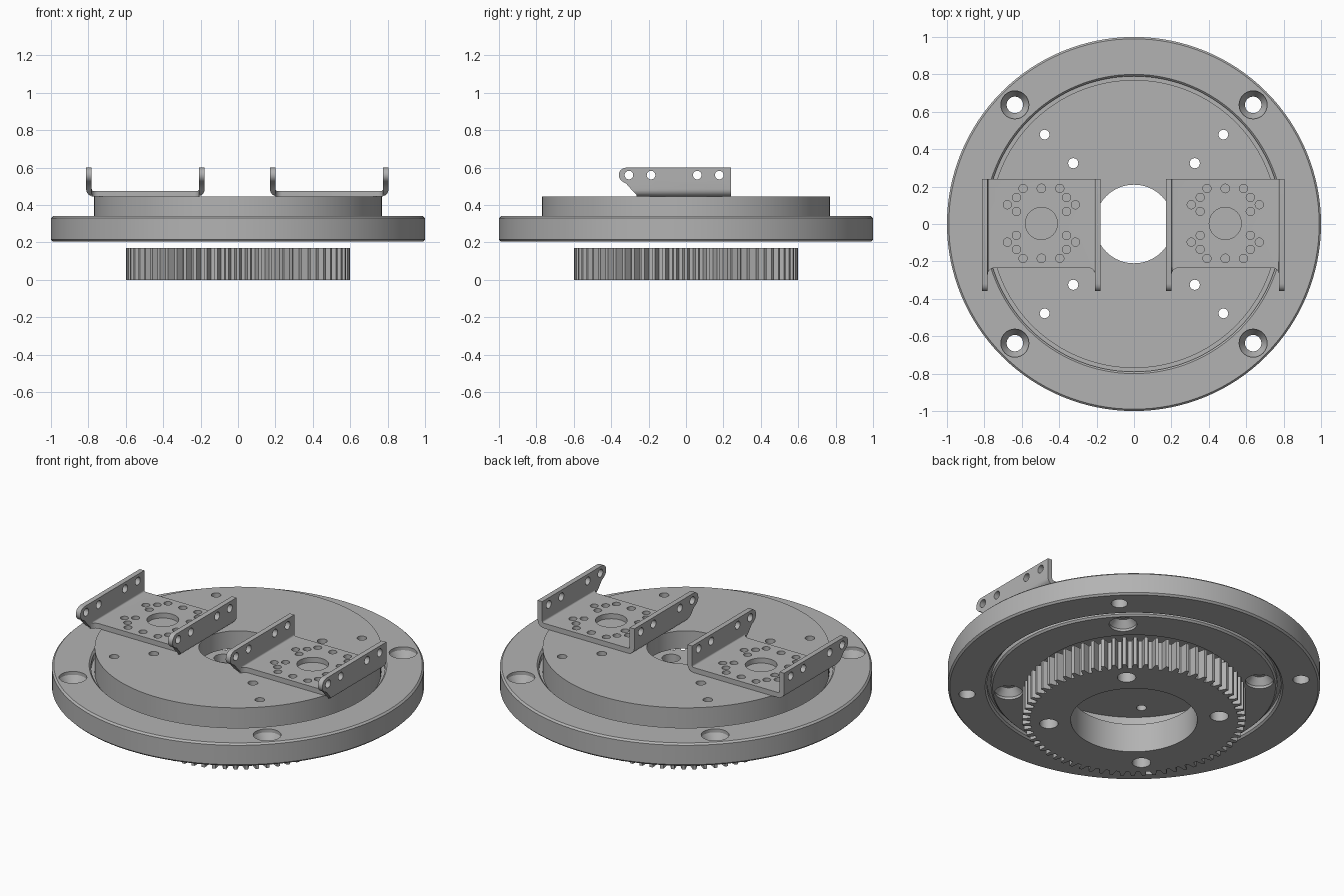
import bpy, bmesh
from math import sin, cos, pi, radians
from mathutils import Vector, Matrix

cube = bpy.data.objects.get("Cube")
if cube:
    bpy.data.objects.remove(cube, do_unlink=True)

metal = bpy.data.materials.new("plain grey metal")
metal.use_nodes = True
GREY = (0.45, 0.45, 0.45, 1)
metal.diffuse_color = GREY
metal.node_tree.nodes["Principled BSDF"].inputs["Base Color"].default_value = GREY


def make(name, bm):
    bmesh.ops.remove_doubles(bm, verts=bm.verts, dist=1e-5)
    bmesh.ops.recalc_face_normals(bm, faces=bm.faces)
    mesh = bpy.data.meshes.new(name)
    bm.to_mesh(mesh)
    bm.free()
    mesh.materials.append(metal)
    ob = bpy.data.objects.new(name, mesh)
    bpy.context.collection.objects.link(ob)
    return ob


def lathe(bm, profile, matrix=Matrix(), steps=32):
    """Revolve a closed (radius, height) outline about the local z axis."""
    rings = [[bm.verts.new(matrix @ Vector((r * cos(2 * pi * i / steps), r * sin(2 * pi * i / steps), z)))
              for r, z in profile] for i in range(steps)]
    n = len(profile)
    for i in range(steps):
        a, b = rings[i], rings[(i + 1) % steps]
        for j in range(n):
            k = (j + 1) % n
            if profile[j][0] == 0 and profile[k][0] == 0:
                continue
            if profile[j][0] == 0:
                bm.faces.new((a[j], b[k], a[k]))
            elif profile[k][0] == 0:
                bm.faces.new((a[j], b[j], a[k]))
            else:
                bm.faces.new((a[j], b[j], b[k], a[k]))


def drill(bm, at, sections, axis="z"):
    """Add a stepped round cutter; sections are (radius, height) pairs."""
    turn = Matrix.Rotation(pi / 2, 4, "Y") if axis == "x" else Matrix()
    outline = [(0, sections[0][1])] + sections + [(0, sections[-1][1])]
    lathe(bm, outline, Matrix.Translation(at) @ turn)


def prism(bm, points, axis, lo, hi):
    """Extrude a 2D outline along an axis."""
    place = {"x": lambda a, b: (lo, a, b), "y": lambda a, b: (a, lo, b),
             "z": lambda a, b: (a, b, lo)}[axis]
    face = bm.faces.new([bm.verts.new(place(*p)) for p in points])
    out = bmesh.ops.extrude_face_region(bm, geom=[face])
    shift = Vector([hi - lo if axis == c else 0 for c in "xyz"])
    bmesh.ops.translate(bm, vec=shift, verts=[v for v in out["geom"] if isinstance(v, bmesh.types.BMVert)])


def arc(cx, cy, r, start, end, n=6):
    return [(cx + r * cos(radians(start + (end - start) * i / n)),
             cy + r * sin(radians(start + (end - start) * i / n))) for i in range(n + 1)]


def boolean(ob, bm, operation="DIFFERENCE"):
    cutter = make("cutter", bm)
    cutter.hide_render = True
    mod = ob.modifiers.new("cut", "BOOLEAN")
    mod.operation, mod.solver, mod.object = operation, "EXACT", cutter
    bpy.context.view_layer.objects.active = ob
    bpy.ops.object.modifier_apply(modifier=mod.name)
    bpy.data.objects.remove(cutter, do_unlink=True)


def finish(ob):
    bpy.ops.object.select_all(action="DESELECT")
    ob.select_set(True)
    bpy.context.view_layer.objects.active = ob
    bpy.ops.object.shade_smooth_by_angle(angle=radians(30))


CORNERS = [(sx, sy) for sx in (-1, 1) for sy in (-1, 1)]

# Outer ring with chamfered rims and countersunk mounting holes
bm = bmesh.new()
lathe(bm, [(0.80, 0.205), (0.99, 0.205), (1.0, 0.215), (1.0, 0.33), (0.99, 0.34),
           (0.80, 0.34), (0.79, 0.33), (0.79, 0.215)], steps=128)
outer_ring = make("outer_ring", bm)
bm = bmesh.new()
for sx, sy in CORNERS:
    drill(bm, (sx * 0.637, sy * 0.637, 0),
          [(0.044, 0.1), (0.044, 0.27), (0.075, 0.32), (0.075, 0.4)])
boolean(outer_ring, bm)
finish(outer_ring)

# Bearing race filling the groove between ring and turntable
bm = bmesh.new()
lathe(bm, [(0.765, 0.24), (0.795, 0.24), (0.795, 0.3), (0.765, 0.3)], steps=128)
finish(make("bearing_race", bm))

# Turntable disc, hollow underneath, with centre opening
bm = bmesh.new()
lathe(bm, [(0.21, 0.34), (0.56, 0.34), (0.56, 0.205), (0.76, 0.205), (0.77, 0.215),
           (0.77, 0.445), (0.21, 0.445)], steps=128)
turntable = make("turntable", bm)
bm = bmesh.new()
for sx, sy in CORNERS:
    drill(bm, (sx * 0.478, sy * 0.478, 0),
          [(0.075, 0.1), (0.075, 0.22), (0.045, 0.26), (0.026, 0.26), (0.026, 0.5)])
    drill(bm, (sx * 0.325, sy * 0.325, 0), [(0.027, 0.3), (0.027, 0.5)])
boolean(turntable, bm)
finish(turntable)

# Drive gear below the turntable
TEETH = 64
outline = []
for i in range(TEETH):
    for radius, part in ((0.557, -0.32), (0.6, -0.15), (0.6, 0.15), (0.557, 0.32)):
        a = 2 * pi * (i + part) / TEETH
        outline.append((radius * cos(a), radius * sin(a)))
bm = bmesh.new()
prism(bm, outline, "z", 0, 0.17)
gear = make("drive_gear", bm)
bm = bmesh.new()
lathe(bm, [(0, -0.1), (0.34, -0.1), (0.34, 0.3), (0, 0.3)], steps=96)
for sx, sy in CORNERS:
    drill(bm, (sx * 0.325, sy * 0.325, 0), [(0.05, -0.1), (0.05, 0.3)])
boolean(gear, bm)
finish(gear)


# U-shaped servo brackets
W, BEND = 0.317, 0.04
half = ([(W, 0.6)] + arc(W - BEND, 0.485, BEND, 0, -90))
inner = arc(W - BEND, 0.485, 0.01, -90, 0) + [(W - 0.03, 0.6)]


def mirrored(points):
    return [(-x, z) for x, z in reversed(points)]


def bracket(name, cx):
    bm = bmesh.new()
    prism(bm, half + mirrored(half) + mirrored(inner) + inner, "y", -0.4, 0.24)
    ob = make(name, bm)

    # Side outline of the flanges
    side = ([(0.24, 0.4), (0.24, 0.6 + 0.05), (-0.32, 0.65), (-0.32, 0.6)]
            + arc(-0.32, 0.56, 0.04, 90, 240) + [(-0.32, 0.515), (-0.285, 0.475), (-0.265, 0.455), (-0.265, 0.4)])
    bm = bmesh.new()
    prism(bm, side, "x", -0.5, 0.5)
    boolean(ob, bm, "INTERSECT")

    # Front edge of the floor, rounded into the flanges
    left = arc(-W + 0.065, -0.27, 0.035, 180, 90)
    right = arc(W - 0.065, -0.27, 0.035, 90, 0)
    bm = bmesh.new()
    prism(bm, [(-W + 0.03, -0.5)] + left + right + [(W - 0.03, -0.5)], "z", 0.4, 0.7)
    boolean(ob, bm)

    # Horn holes in the floor and screw holes in the flanges
    bm = bmesh.new()
    drill(bm, (0, 0.003, 0), [(0.086, 0.4), (0.086, 0.53)])
    for sy in (-1, 1):
        drill(bm, (0, 0.003 + sy * 0.187, 0), [(0.023, 0.4), (0.023, 0.53)])
        for sx in (-1, 1):
            for x, y in ((0.098, 0.187), (0.134, 0.139), (0.182, 0.1), (0.134, 0.064)):
                drill(bm, (sx * x, 0.003 + sy * y, 0), [(0.022, 0.4), (0.022, 0.53)])
    for y in (-0.305, -0.187, 0.06, 0.178):
        drill(bm, (0, y, 0.56), [(0.023, -0.5), (0.023, 0.5)], "x")
    boolean(ob, bm)
    ob.location.x = cx
    finish(ob)


bracket("right_bracket", -0.495)
bracket("left_bracket", 0.488)
